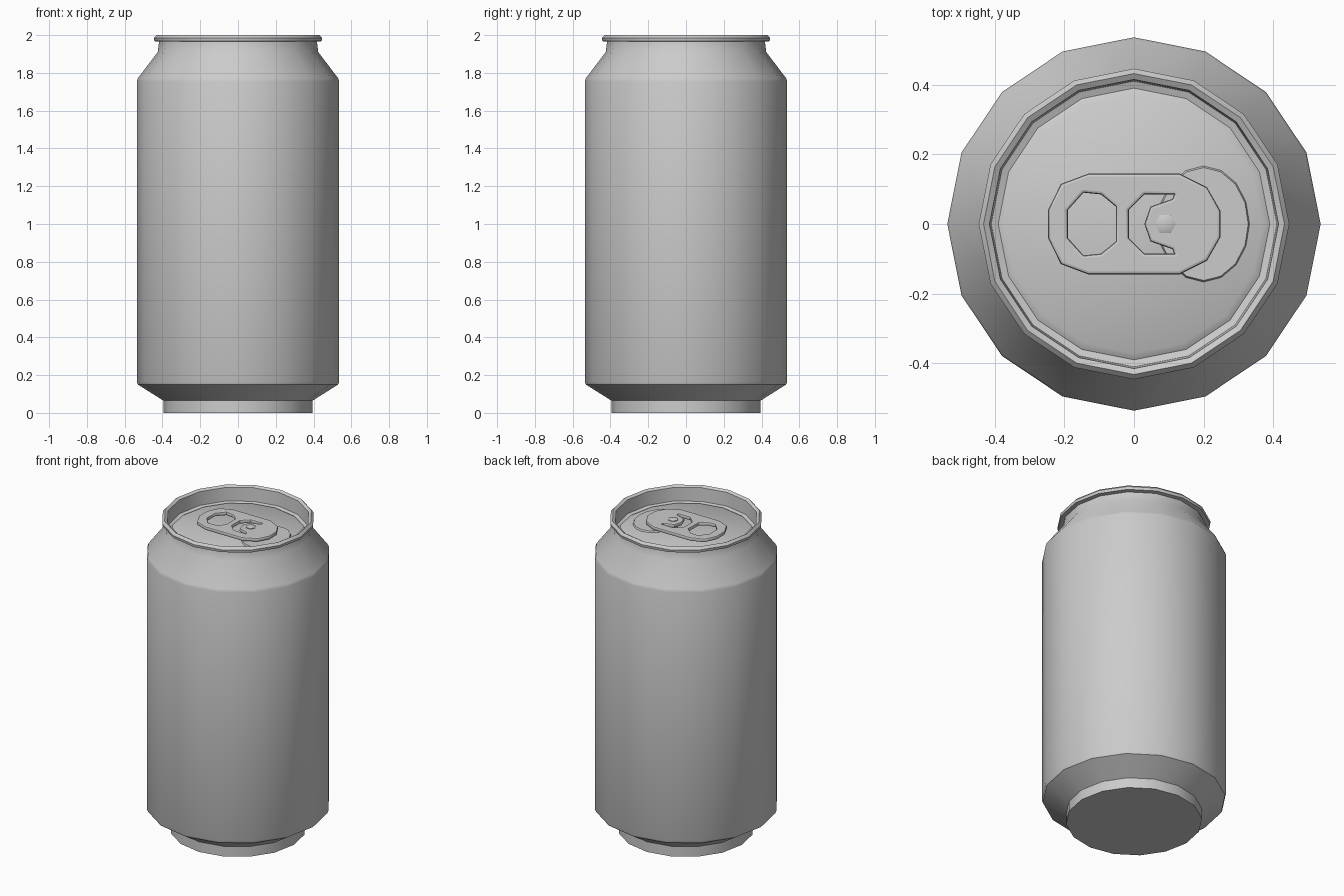
import bpy, bmesh
from math import sin, cos, pi, radians

if "Cube" in bpy.data.objects:
    bpy.data.objects.remove(bpy.data.objects["Cube"])

SIDES = 16
LID_Z = 1.91


def smooth(obj, angle=35):
    bpy.ops.object.select_all(action='DESELECT')
    obj.select_set(True)
    bpy.context.view_layer.objects.active = obj
    bpy.ops.object.shade_smooth_by_angle(angle=radians(angle))


def lathe(name, profile, sides, loc=(0, 0, 0), scale=(1, 1)):
    """Spin (radius, z) points around z and cap both ends."""
    bm = bmesh.new()
    rings = []
    for r, z in profile:
        rings.append([bm.verts.new((loc[0] + r * scale[0] * cos(2 * pi * i / sides),
                                    loc[1] + r * scale[1] * sin(2 * pi * i / sides),
                                    loc[2] + z)) for i in range(sides)])
    for a, b in zip(rings, rings[1:]):
        for i in range(sides):
            j = (i + 1) % sides
            bm.faces.new((a[i], a[j], b[j], b[i]))
    bm.faces.new(rings[0][::-1])
    bm.faces.new(rings[-1])
    mesh = bpy.data.meshes.new(name)
    bm.to_mesh(mesh)
    bm.free()
    obj = bpy.data.objects.new(name, mesh)
    bpy.context.collection.objects.link(obj)
    smooth(obj)
    return obj


def plate(name, outlines, z, half, bevel):
    """Flat rounded-edge plate; outlines after the first are holes."""
    cu = bpy.data.curves.new(name, 'CURVE')
    cu.dimensions = '2D'
    cu.fill_mode = 'BOTH'
    cu.extrude = half - bevel
    cu.bevel_depth = bevel
    cu.bevel_resolution = 1
    cu.offset = -bevel
    for pts in outlines:
        sp = cu.splines.new('POLY')
        sp.points.add(len(pts) - 1)
        for p, (x, y) in zip(sp.points, pts):
            p.co = (x, y, 0, 1)
        sp.use_cyclic_u = True
    obj = bpy.data.objects.new(name, cu)
    bpy.context.collection.objects.link(obj)
    obj.location.z = z
    bpy.ops.object.select_all(action='DESELECT')
    obj.select_set(True)
    bpy.context.view_layer.objects.active = obj
    bpy.ops.object.convert(target='MESH')
    obj = bpy.context.view_layer.objects.active
    obj.name = name
    smooth(obj, 40)
    return obj


def mirror_y(half):
    """Close an upper-half outline by mirroring it across y = 0."""
    return half + [(x, -y) for x, y in reversed(half) if y > 0]


# Can body: foot, flared base, wall, shoulder, neck, rolled rim, recessed lid
lathe("can_body", [
    (0.395, 0.0), (0.395, 0.065), (0.53, 0.15), (0.536, 0.165),
    (0.536, 1.755), (0.53, 1.772), (0.425, 1.91), (0.418, 1.965),
    (0.443, 1.968), (0.446, 1.985), (0.432, 2.0), (0.415, 1.99),
    (0.41, 1.905), (0.39, 1.898), (0.37, LID_Z)], SIDES)

# Mouth panel pressed into the lid
lathe("mouth_panel", [(1.0, 0), (0.97, 0.01)], SIDES,
      loc=(0.2, 0, LID_Z - 0.001), scale=(0.132, 0.167))

# Pull tab with a finger hole and a curved slot around the rivet
tab = mirror_y([(-0.247, 0.04), (-0.21, 0.115), (-0.13, 0.145),
                (0.13, 0.145), (0.21, 0.105), (0.248, 0.038)])
finger_hole = mirror_y([(-0.19, 0.04), (-0.145, 0.09), (-0.095, 0.085), (-0.052, 0.05)])
slot = mirror_y([(0.03, 0), (0.047, 0.05), (0.11, 0.072), (0.115, 0.085),
                 (0.03, 0.085), (-0.015, 0.04)])
# trace the slot as one loop: inner flap edge, then outer edge
plate("pull_tab", [tab, finger_hole, slot], 1.939, 0.012, 0.008)

# Rivet joining the tab to the lid
lathe("rivet", [(0.03, 0), (0.03, 0.046), (0.022, 0.05)], 6, loc=(0.09, 0, LID_Z - 0.001))
